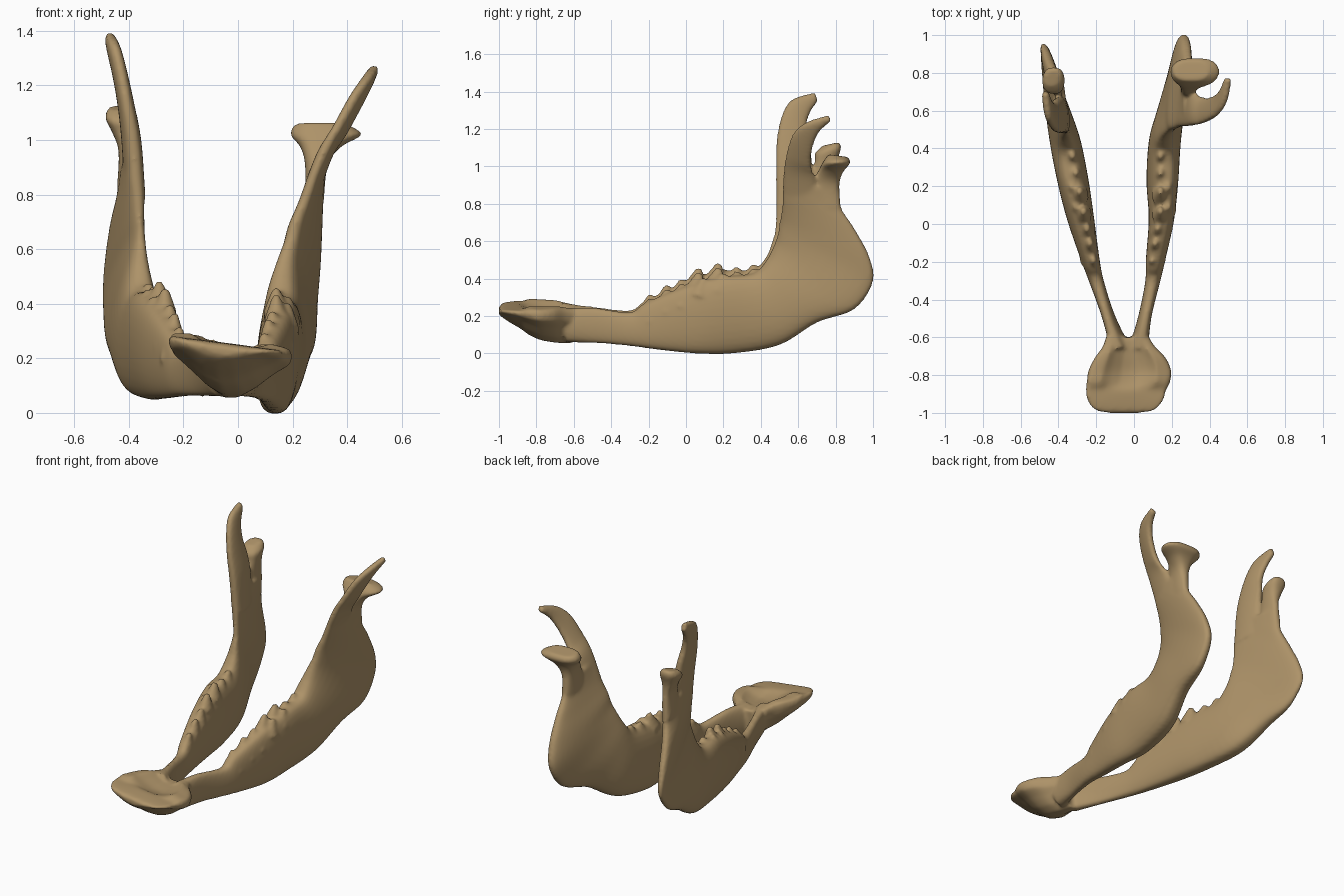
import bpy, bmesh, math
from mathutils import Matrix

bone = bpy.data.materials.new("tan_bone")
bone.diffuse_color = (0.42, 0.29, 0.14, 1)
parts = []


def spline(rows, steps=5):
    """Catmull-Rom interpolation through rows of numbers."""
    out = []
    n = len(rows)
    for i in range(n - 1):
        p = [rows[max(i - 1, 0)], rows[i], rows[i + 1], rows[min(i + 2, n - 1)]]
        for s in range(steps):
            t = s / steps
            out.append([0.5 * (2 * b + (c - a) * t + (2 * a - 5 * b + 4 * c - d) * t * t
                               + (3 * b - a - 3 * c + d) * t ** 3) for a, b, c, d in zip(*p)])
    return out + [list(rows[-1])]


def finish(name, bm):
    bmesh.ops.recalc_face_normals(bm, faces=bm.faces)
    me = bpy.data.meshes.new(name)
    bm.to_mesh(me)
    bm.free()
    ob = bpy.data.objects.new(name, me)
    bpy.context.collection.objects.link(ob)
    parts.append(ob)


def loft(name, rings):
    bm = bmesh.new()
    vs = [[bm.verts.new(p) for p in r] for r in rings]
    n = len(vs[0])
    for a, b in zip(vs, vs[1:]):
        for i in range(n):
            j = (i + 1) % n
            bm.faces.new((a[i], a[j], b[j], b[i]))
    bm.faces.new(vs[0])
    bm.faces.new(vs[-1])
    finish(name, bm)


def blade(name, rows, n=28):
    """Flattened oval sections between a front/top edge and a back/bottom edge.
    Row: y, z, x of edge A, y, z, x of edge B, half thickness."""
    rings = []
    for ya, za, xa, yb, zb, xb, t in spline(rows):
        ring = []
        for k in range(n):
            a = 2 * math.pi * k / n
            u = (1 - math.cos(a)) / 2
            s = math.sin(a)
            off = t * math.copysign(abs(s) ** 0.68, s)
            ring.append((xa + (xb - xa) * u + off, ya + (yb - ya) * u, za + (zb - za) * u))
        rings.append(ring)
    loft(name, rings)


def tooth(name, x, y, z, r, out):
    """Low molar with a tall inner cusp and a lower outer one."""
    bm = bmesh.new()
    for dx, dy, dz in ((-0.02 * out, 0.0, 0.0), (0.02 * out, 0.025, -0.03)):
        m = (Matrix.Translation((x + dx, y + dy, z - 0.05 + dz))
             @ Matrix.Rotation(-0.25, 4, 'X') @ Matrix.Diagonal((1, 1.25, 1, 1)))
        bmesh.ops.create_cone(bm, cap_ends=True, segments=10, radius1=r, radius2=0.014,
                              depth=0.1, matrix=m)
    finish(name, bm)


# Right side: body and ramus, hooked front process, joint head
blade("right_body", [
    (-.66, .24, .03, -.64, .06, .02, .05), (-.5, .245, .06, -.48, .055, .055, .035),
    (-.3, .22, .10, -.3, .04, .10, .04), (-.22, .27, .11, -.15, .02, .12, .052),
    (0, .36, .15, .05, 0, .14, .067), (.2, .41, .165, .25, 0, .135, .082),
    (.36, .43, .16, .5, .045, .165, .085), (.43, .50, .16, .7, .165, .215, .075),
    (.47, .58, .175, .9, .235, .25, .06), (.49, .64, .195, 1.0, .38, .262, .052),
    (.5, .70, .21, .98, .52, .275, .048), (.51, .76, .235, .90, .67, .285, .04),
    (.515, .82, .26, .83, .78, .29, .034), (.52, .90, .29, .82, .88, .295, .03)])
blade("right_front_process", [
    (.515, .76, .235, .70, .76, .265, .028), (.52, .95, .31, .69, .93, .32, .03),
    (.535, 1.06, .37, .67, 1.0, .37, .028), (.57, 1.17, .43, .675, 1.09, .42, .028),
    (.64, 1.235, .475, .71, 1.18, .465, .026), (.765, 1.275, .50, .775, 1.24, .495, .02)])
blade("right_joint_head", [
    (.66, .8, .27, .83, .77, .29, .033), (.68, .92, .285, .82, .9, .29, .042),
    (.71, .98, .30, .84, .97, .305, .075), (.73, 1.02, .32, .88, 1.02, .325, .132),
    (.76, 1.065, .30, .865, 1.05, .305, .095)])

# Left side, slightly taller and straighter
blade("left_body", [
    (-.66, .27, -.09, -.64, .06, -.06, .05), (-.5, .25, -.14, -.48, .06, -.13, .035),
    (-.3, .23, -.20, -.3, .06, -.20, .04), (-.22, .28, -.225, -.15, .055, -.24, .05),
    (0, .38, -.28, .05, .05, -.285, .072), (.2, .44, -.325, .25, .05, -.32, .083),
    (.36, .45, -.35, .5, .08, -.375, .083), (.43, .52, -.355, .7, .19, -.43, .068),
    (.46, .60, -.355, .85, .26, -.465, .048), (.475, .66, -.355, .95, .38, -.48, .037),
    (.48, .72, -.36, .94, .5, -.475, .04), (.48, .80, -.365, .87, .66, -.45, .042),
    (.48, .87, -.375, .82, .78, -.42, .038), (.48, .93, -.38, .81, .9, -.405, .033)])
blade("left_front_process", [
    (.485, .78, -.365, .68, .8, -.39, .036), (.48, 1.0, -.385, .675, .98, -.395, .036),
    (.485, 1.15, -.41, .665, 1.1, -.41, .031), (.515, 1.28, -.435, .645, 1.2, -.43, .028),
    (.57, 1.36, -.455, .66, 1.28, -.45, .026), (.69, 1.395, -.47, .705, 1.35, -.47, .02)])
blade("left_joint_head", [
    (.67, .85, -.40, .82, .8, -.42, .032), (.68, .97, -.405, .81, .95, -.41, .03),
    (.69, 1.03, -.415, .81, 1.03, -.42, .045), (.69, 1.07, -.43, .83, 1.1, -.425, .06),
    (.73, 1.11, -.44, .82, 1.13, -.425, .04)])

# Front scoop: tilted lip on top, keel underneath
# Row: y, centre x, half width, top z, bottom z, dish depth
scoop = [(-1.0, -.04, .10, .24, .21, 0), (-.985, -.045, .16, .25, .195, 0),
         (-.94, -.045, .20, .255, .165, 0), (-.88, -.042, .215, .255, .13, 0),
         (-.84, -.03, .222, .255, .10, .02), (-.78, -.022, .222, .25, .073, .03),
         (-.71, -.02, .19, .25, .06, .028), (-.65, -.027, .14, .245, .055, .02),
         (-.6, -.035, .115, .24, .058, .015)]
shape = [(-1, -.1), (-.95, .01), (-.65, .02), (-.45, .01), (-.2, .0), (0, .0), (.2, .0),
         (.45, .01), (.65, .02), (.95, .01), (1, -.1), (.95, -.32), (.7, -.55), (.42, -.84),
         (.15, -1), (-.15, -1), (-.42, -.84), (-.7, -.55), (-.95, -.32)]
rings = []
for y, xc, hw, zt, zb, dish in spline(scoop):
    ring = []
    for u, v in shape:
        h = zt - zb
        z = zt + v * h if v < 0 else zt + v * min(1, max(dish, 0) * 40)
        if v >= 0:
            z -= dish * max(0, 1 - (u / .65) ** 2)
        ring.append((xc + u * hw, y, z - 0.13 * u * hw * (1 + min(v, 0))))
    rings.append(ring)
loft("front_scoop", rings)

# Molar rows along each body: y, cusp height, radius
molars = [(-.2, .305, .036), (-.11, .355, .04), (-.03, .385, .045), (.06, .445, .048),
          (.165, .47, .052), (.265, .45, .05), (.355, .465, .046)]
for side, out in (("right", 1), ("left", -1)):
    for i, (y, z, r) in enumerate(molars):
        if out > 0:
            x = .115 + .045 * min(1, (y + .2) / .25)
        else:
            x = -.235 - .20 * (y + .2)
        tooth(f"{side}_molar_{i}", x, y, z - .012 * out, r, out)

# Fuse everything into one smooth bone
bpy.ops.object.select_all(action='DESELECT')
for ob in parts:
    ob.select_set(True)
jaw = parts[0]
bpy.context.view_layer.objects.active = jaw
bpy.ops.object.join()
jaw.name = "jaw_bone"
rm = jaw.modifiers.new("fuse", 'REMESH')
rm.mode = 'VOXEL'
rm.voxel_size = 0.01
rm.use_smooth_shade = True
sm = jaw.modifiers.new("soften", 'SMOOTH')
sm.factor = 0.5
sm.iterations = 8
for m in ("fuse", "soften"):
    bpy.ops.object.modifier_apply(modifier=m)
jaw.data.materials.clear()
jaw.data.materials.append(bone)
for p in jaw.data.polygons:
    p.material_index = 0
bpy.ops.object.shade_smooth()
